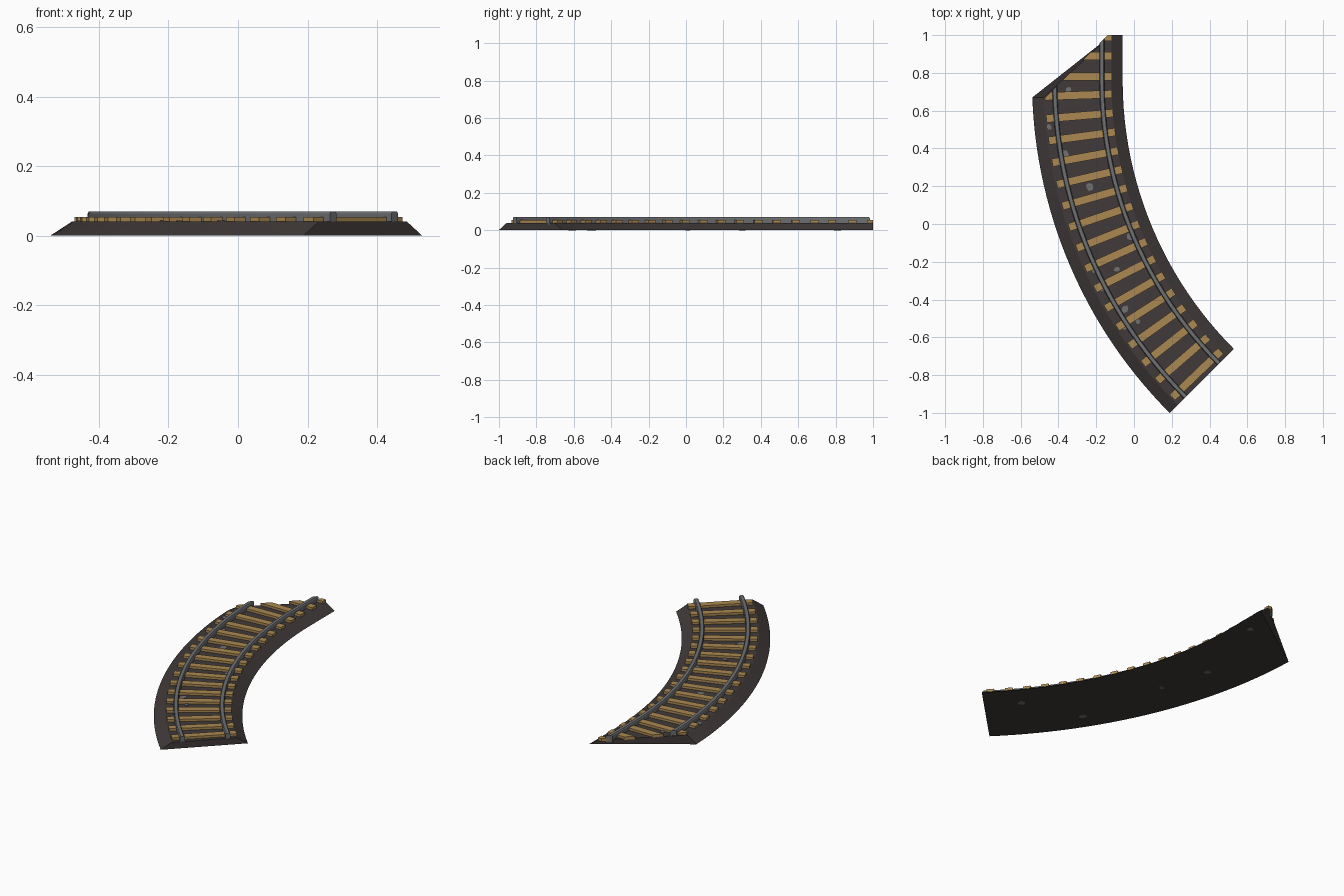
import bpy, bmesh, math, random
from mathutils import Vector

if "Cube" in bpy.data.objects:
    bpy.data.objects.remove(bpy.data.objects["Cube"])

random.seed(4)
CX, CY = 1.95, 0.76          # centre of the curve
SWEEP = math.radians(45)
CUT = 1.14                   # diagonal end: y = x + CUT


def mat(name, col):
    m = bpy.data.materials.new(name)
    m.diffuse_color = (*col, 1)
    m.use_nodes = True
    m.node_tree.nodes["Principled BSDF"].inputs["Base Color"].default_value = m.diffuse_color
    return m


BALLAST = mat("dark ballast", (0.052, 0.043, 0.041))
WOOD = mat("tan wood", (0.41, 0.25, 0.085))
STEEL = mat("grey steel", (0.155, 0.16, 0.17))
STONE = mat("grey stone", (0.17, 0.165, 0.165))


def finish(bm, name, material):
    bmesh.ops.recalc_face_normals(bm, faces=bm.faces)
    me = bpy.data.meshes.new(name)
    bm.to_mesh(me)
    bm.free()
    me.materials.append(material)
    ob = bpy.data.objects.new(name, me)
    bpy.context.collection.objects.link(ob)
    return ob


def on_track(r, a):
    """Point at radius r; a is an angle, negative a is straight distance past the curve."""
    if a < 0:
        return CX - r, CY - a
    return CX - r * math.cos(a), CY - r * math.sin(a)


def column(r, y_end, n):
    """Evenly spaced points from the square end to y_end."""
    straight = max(0, y_end - CY)
    start = math.asin(max(0, CY - y_end) / r)
    arc = r * (SWEEP - start)
    pts = []
    for i in range(n + 1):
        d = (arc + straight) * i / n
        pts.append(on_track(r, SWEEP - d / r if d <= arc else -(d - arc)))
    return pts


def loft(name, profile, end_rule, material, n=28):
    """Sweep a closed (radius, z) profile along the track."""
    bm = bmesh.new()
    cols = [[bm.verts.new((x, y, z)) for x, y in column(r, end_rule(r), n)]
            for r, z in profile]
    k = len(cols)
    for j in range(k):
        a, b = cols[j], cols[(j + 1) % k]
        for i in range(n):
            bm.faces.new((a[i], a[i + 1], b[i + 1], b[i]))
    bm.faces.new([c[0] for c in cols])
    bm.faces.new([c[-1] for c in cols])
    return finish(bm, name, material)


# ballast bed with sloping shoulders and a diagonal far end
loft("ballast_bed", [(2.49, 0.001), (2.43, 0.04), (2.07, 0.04), (2.01, 0.001)],
     lambda r: 0.67 if r > 2.25 else 1.0, BALLAST)

# rails with bevelled heads
for name, rc in (("outer_rail", 2.37), ("inner_rail", 2.12)):
    prof = [(-.008, .025), (.008, .025), (.013, .031), (.013, .064),
            (.009, .07), (-.009, .07), (-.013, .064), (-.013, .031)]
    loft(name, [(rc + dr, z) for dr, z in prof],
         lambda r: CX - r + CUT, STEEL)

# wooden sleepers, trimmed by the diagonal end
stations = [-0.23, -0.13, -0.02] + [math.radians(2.0 + 2.79 * i) for i in range(16)]
for i, a in enumerate(stations):
    bm = bmesh.new()
    ang = max(a, 0)
    radial = Vector((math.cos(ang), math.sin(ang), 0))
    along = Vector((-radial.y, radial.x, 0))
    x, y = on_track(2.245, a)
    bmesh.ops.create_cube(bm, size=1)
    for v in bm.verts:
        v.co = (Vector((x, y, 0.045)) + radial * v.co.x * 0.355
                + along * v.co.y * 0.042 + Vector((0, 0, v.co.z * 0.018)))
    for co, no in (((0, CUT, 0), (-1, 1, 0)), ((0, 1, 0), (0, 1, 0))):
        bmesh.ops.bisect_plane(bm, geom=bm.verts[:] + bm.edges[:] + bm.faces[:],
                               plane_co=co, plane_no=no, clear_outer=True)
        bmesh.ops.holes_fill(bm, edges=bm.edges[:], sides=0)
    finish(bm, f"sleeper_{i + 1}", WOOD)


def stone_patch(name, x, y, size, z0, z1):
    bm = bmesh.new()
    n = 7
    ring = []
    for i in range(n):
        t = math.tau * i / n
        s = size * random.uniform(0.75, 1.2)
        ring.append((x + s * math.cos(t), y + s * math.sin(t)))
    low = [bm.verts.new((*p, z0)) for p in ring]
    top = [bm.verts.new((*p, z1)) for p in ring]
    bm.faces.new(low)
    bm.faces.new(top)
    for i in range(n):
        j = (i + 1) % n
        bm.faces.new((low[i], low[j], top[j], top[i]))
    finish(bm, name, STONE)


# loose stones on the top of the bed
for i, (x, y, s) in enumerate([
        (-.45, .515, .016), (-.375, .365, .028), (-.345, .71, .014),
        (-.235, .195, .02), (-.10, .22, .012), (-.015, -.065, .022),
        (-.09, -.24, .016), (-.21, -.24, .018), (-.17, -.34, .016),
        (-.05, -.45, .02), (.02, -.515, .014), (-.05, -.54, .018)]):
    stone_patch(f"top_stone_{i + 1}", x, y, s, 0.036, 0.043)

# stones showing on the underside
for i, (x, y, s) in enumerate([(.29, -.61, .022), (-.06, -.51, .024),
                               (-.19, .01, .014), (-.27, .30, .022), (-.15, .81, .02)]):
    stone_patch(f"under_stone_{i + 1}", x, y, s, 0.0, 0.004)
